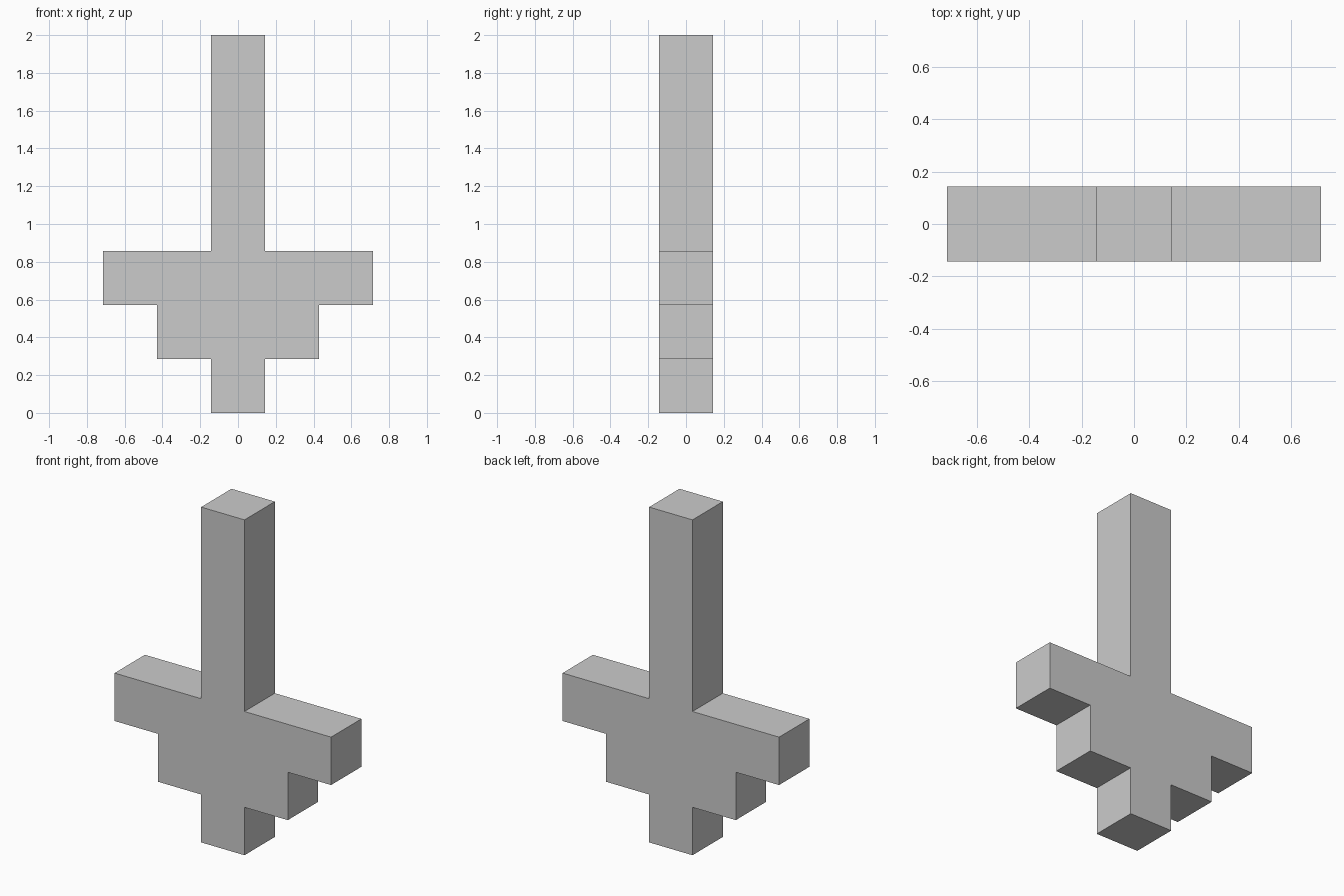
import bpy
import bmesh

if "Cube" in bpy.data.objects:
    bpy.data.objects.remove(bpy.data.objects["Cube"])

U = 2 / 7  # one block of the stepped outline

# Right half of the outline, bottom to top, in blocks
half = [(0.5, 0), (0.5, 1), (1.5, 1), (1.5, 2), (2.5, 2), (2.5, 3), (0.5, 3), (0.5, 7)]
outline = half + [(-x, z) for x, z in reversed(half)]

# Stepped arrow: front face extruded one block deep
bm = bmesh.new()
front = bm.faces.new([bm.verts.new((x * U, -U / 2, z * U)) for x, z in outline])
result = bmesh.ops.extrude_face_region(bm, geom=[front], use_keep_orig=True)
back_verts = [g for g in result["geom"] if isinstance(g, bmesh.types.BMVert)]
bmesh.ops.translate(bm, verts=back_verts, vec=(0, U, 0))
bmesh.ops.recalc_face_normals(bm, faces=bm.faces)

mesh = bpy.data.meshes.new("stepped_arrow")
bm.to_mesh(mesh)
bm.free()
bpy.context.collection.objects.link(bpy.data.objects.new("stepped_arrow", mesh))
